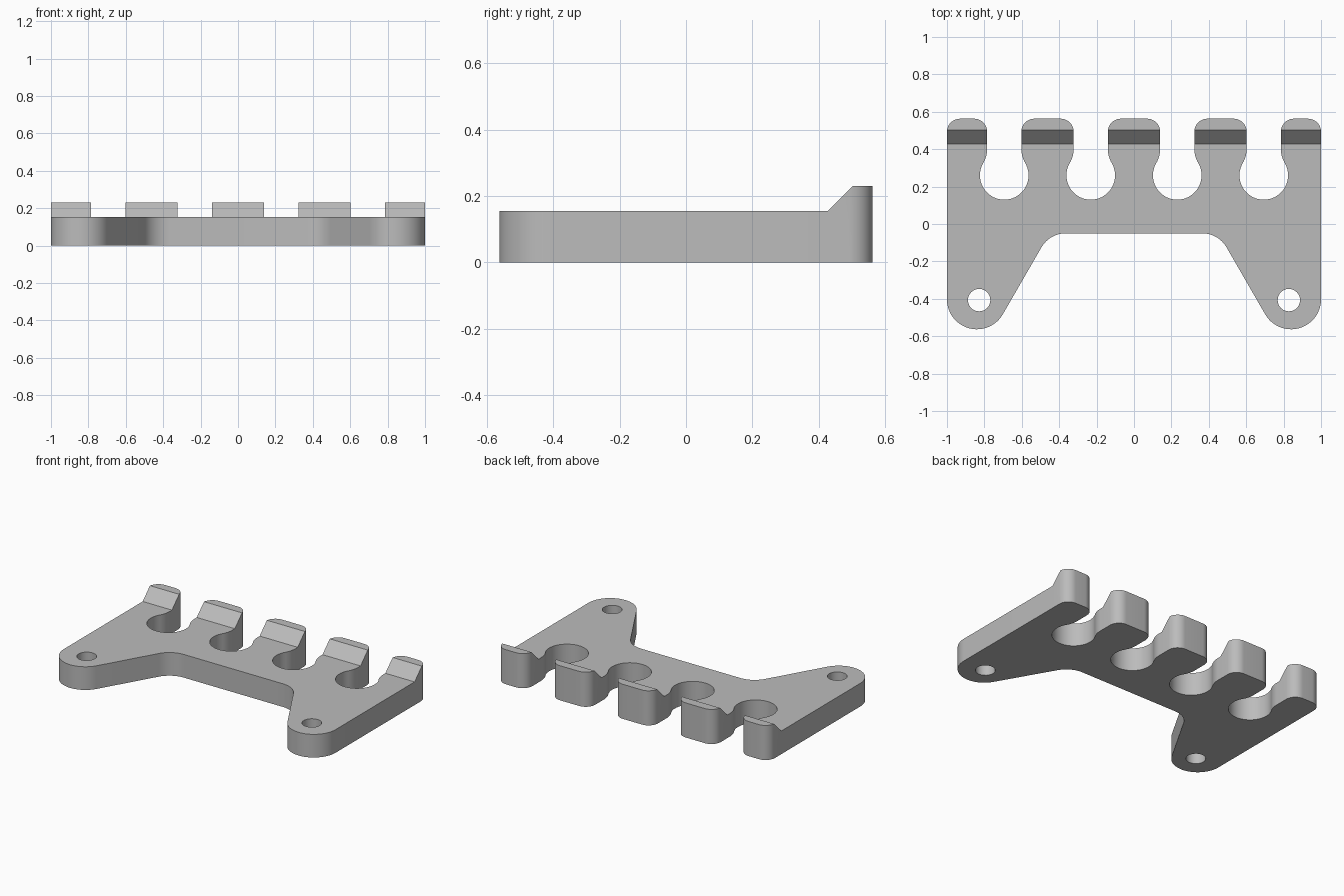
import bpy, bmesh
from math import radians, degrees, cos, sin, sqrt, atan2

cube = bpy.data.objects.get("Cube")
if cube:
    bpy.data.objects.remove(cube)

BASE_Z, LIP_Z = 0.154, 0.23      # plate thickness, lip height
RAMP_Y, BACK_Y = 0.427, 0.563    # ramp start, back edge
PITCH, SLOT_Y, SLOT_R, THROAT = 0.4625, 0.26, 0.13, 0.0913
NECK_R, TIP_R = 0.15, 0.07


def arc(cx, cy, r, start, end, steps=12):
    """Points on an arc, angles in degrees."""
    angles = [radians(start + (end - start) * i / steps) for i in range(steps + 1)]
    return [(cx + r * cos(a), cy + r * sin(a)) for a in angles]


def slot(cx):
    """Keyhole slot, walked from its right finger tip to its left one."""
    dx = THROAT + NECK_R
    dy = sqrt((SLOT_R + NECK_R) ** 2 - dx ** 2)
    a = degrees(atan2(dy, dx))
    tip_x, tip_y = THROAT + TIP_R, BACK_Y - TIP_R
    return (arc(cx + tip_x, tip_y, TIP_R, 90, 180)
            + arc(cx + dx, SLOT_Y + dy, NECK_R, 180, 180 + a)
            + arc(cx, SLOT_Y, SLOT_R, a, -180 - a, 40)
            + arc(cx - dx, SLOT_Y + dy, NECK_R, -a, 0)
            + arc(cx - tip_x, tip_y, TIP_R, 0, 90))


# Right-hand half of the outline: inner fillet, foot, outer finger, two slots
half = (arc(0.365, -0.20, 0.15, 90, 30)
        + arc(0.84, -0.403, 0.16, 210, 360, 24)
        + arc(1 - TIP_R, BACK_Y - TIP_R, TIP_R, 0, 90)
        + slot(1.5 * PITCH) + slot(0.5 * PITCH))
outline = half + [(-x, y) for x, y in reversed(half)]
holes = [arc(s * 0.828, -0.407, 0.06, 0, 345, 23) for s in (-1, 1)]

# Flat plate with screw holes
bm = bmesh.new()
for loop in [outline] + holes:
    verts = [bm.verts.new((x, y, 0)) for x, y in loop]
    for i, v in enumerate(verts):
        bm.edges.new((verts[i - 1], v))
bmesh.ops.remove_doubles(bm, verts=bm.verts[:], dist=0.0005)
bmesh.ops.triangle_fill(bm, edges=bm.edges[:], use_beauty=True, normal=(0, 0, 1))

# Crease lines at the foot and the crest of the ramp
for y in (RAMP_Y, RAMP_Y + LIP_Z - BASE_Z):
    bmesh.ops.bisect_plane(bm, geom=bm.verts[:] + bm.edges[:] + bm.faces[:],
                           plane_co=(0, y, 0), plane_no=(0, 1, 0), dist=0.0001)

# Thicken, raising the finger ends into ramped lips
top = bmesh.ops.extrude_face_region(bm, geom=bm.faces[:], use_keep_orig=True)
for v in top["geom"]:
    if isinstance(v, bmesh.types.BMVert):
        v.co.z = min(LIP_Z, BASE_Z + max(0, v.co.y - RAMP_Y))
bmesh.ops.recalc_face_normals(bm, faces=bm.faces[:])

mesh = bpy.data.meshes.new("slotted_bracket")
bm.to_mesh(mesh)
bm.free()
bracket = bpy.data.objects.new("slotted_bracket", mesh)
bpy.context.collection.objects.link(bracket)

# Plain grey plastic
grey = bpy.data.materials.new("plain_grey")
grey.use_nodes = True
color = (0.5, 0.5, 0.5, 1)
grey.diffuse_color = color
grey.node_tree.nodes["Principled BSDF"].inputs["Base Color"].default_value = color
mesh.materials.append(grey)

bpy.ops.object.select_all(action="DESELECT")
bracket.select_set(True)
bpy.context.view_layer.objects.active = bracket
bpy.ops.object.shade_smooth_by_angle(angle=radians(30))
